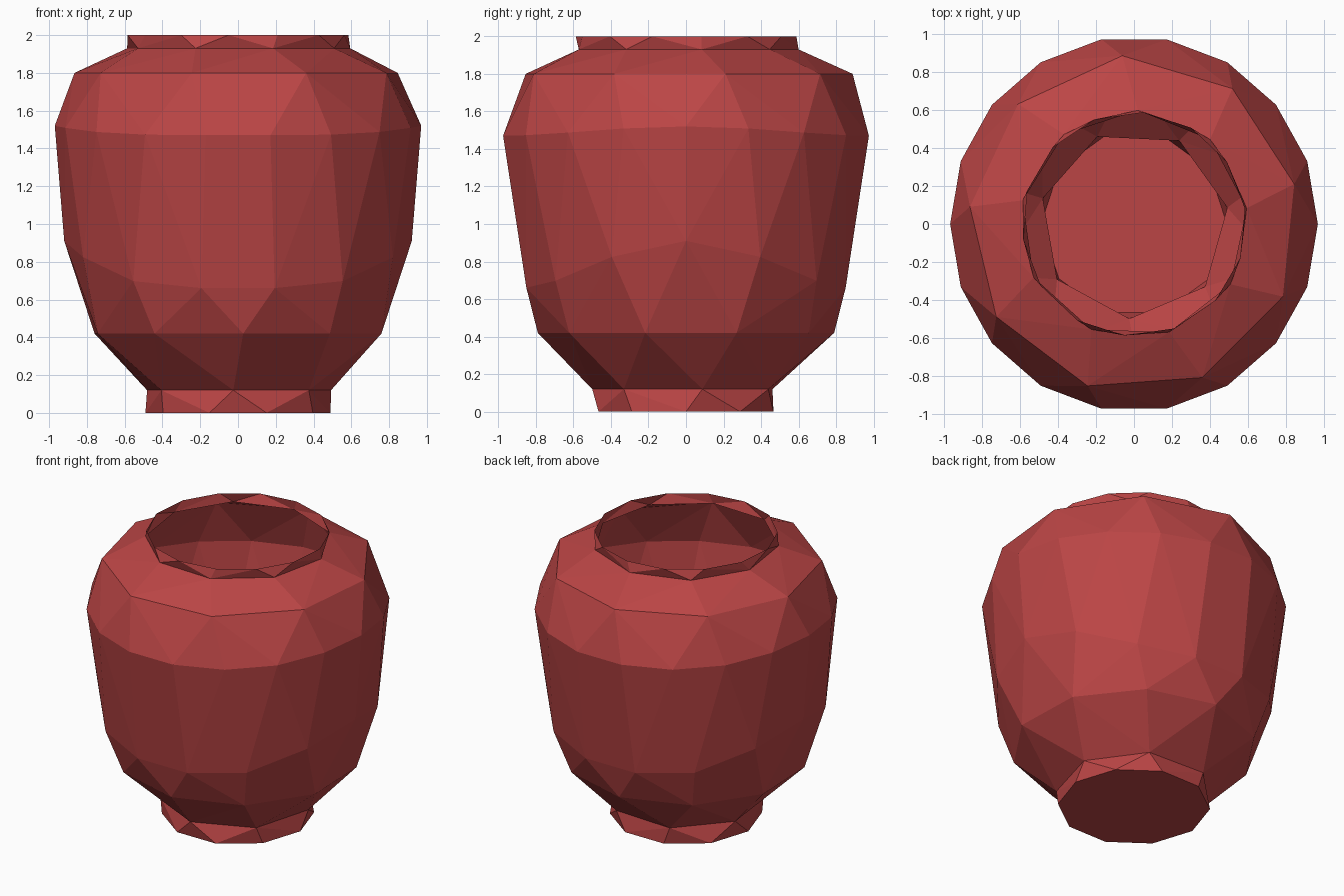
import bpy, bmesh
from math import radians, cos, sin

if "Cube" in bpy.data.objects:
    bpy.data.objects.remove(bpy.data.objects["Cube"])

# Evenly spaced ring; "lift" raises the points at the left and right sides
def ring(bm, count, phase, radius, z, lift=0.0, widen=0.0):
    verts = []
    for k in range(count):
        a = radians(phase + 360 * k / count)
        c, s = cos(a), sin(a)
        r = radius + widen * c * c
        verts.append(bm.verts.new((r * c, r * s, z + lift * c ** 4)))
    return verts

# Join two rings with different point counts by always taking the shorter diagonal
def stitch(bm, low, high):
    start = min(range(len(high)), key=lambda k: (high[k].co - low[0].co).length)
    high = high[start:] + high[:start]
    n, m = len(low), len(high)
    i = j = 0
    while i < n or j < m:
        a, b = low[i % n], high[j % m]
        a2, b2 = low[(i + 1) % n], high[(j + 1) % m]
        if j >= m or (i < n and (a2.co - b.co).length <= (b2.co - a.co).length):
            bm.faces.new((a, a2, b))
            i += 1
        else:
            bm.faces.new((a, b2, b))
            j += 1

bm = bmesh.new()
loops = [
    ring(bm, 10, 0, 0.49, 0.0),                 # foot bottom
    ring(bm, 7, 10, 0.50, 0.12),                # foot top
    ring(bm, 10, 20, 0.79, 0.42),               # lower belly
    ring(bm, 14, 0, 0.87, 0.66, 0.25, 0.05),    # middle belly
    ring(bm, 18, 0, 0.99, 1.47, 0.05, -0.02),   # widest ring
    ring(bm, 9, 14, 0.89, 1.80, 0.0, -0.02),    # shoulder
    ring(bm, 9, 8, 0.60, 1.93),                 # neck
    ring(bm, 14, 8, 0.59, 2.0),                 # open rim
]
for low, high in zip(loops, loops[1:]):
    stitch(bm, low, high)
# flat base
bm.faces.new(list(reversed(loops[0])))

mesh = bpy.data.meshes.new("pot")
bm.to_mesh(mesh)
bm.free()
pot = bpy.data.objects.new("pot", mesh)
bpy.context.collection.objects.link(pot)

# red clay
mat = bpy.data.materials.new("red_clay")
mat.diffuse_color = (0.5, 0.06, 0.06, 1)
mat.use_nodes = True
mat.node_tree.nodes["Principled BSDF"].inputs["Base Color"].default_value = mat.diffuse_color
mesh.materials.append(mat)
